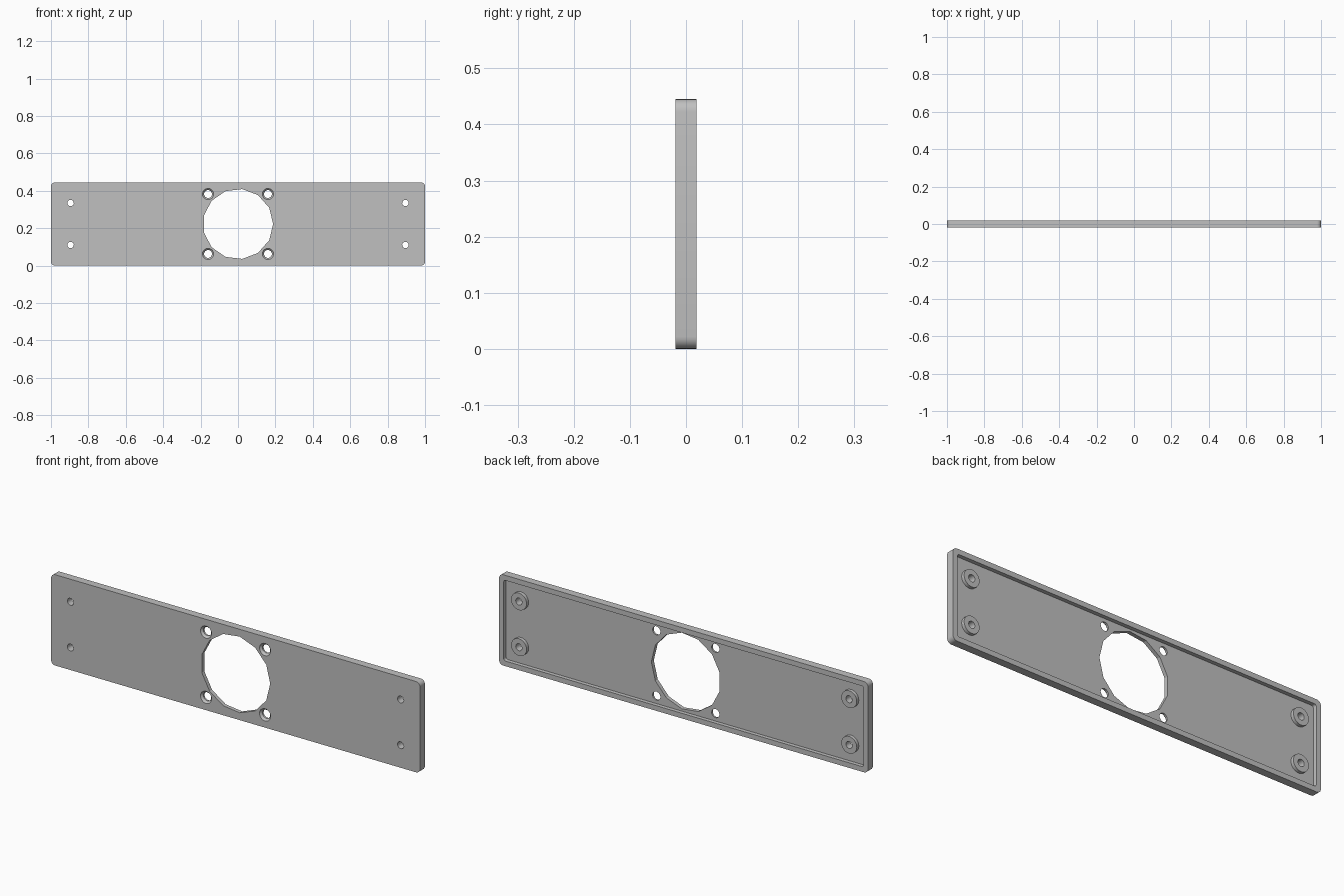
import bpy
import bmesh
from math import radians
from mathutils import Matrix, Vector

W, T, H = 2.0, 0.038, 0.445      # plate width, thickness, height
FRONT, BACK = -T / 2, T / 2
FLOOR = 0.0                      # pocket floor position along y
MID = H / 2

cube = bpy.data.objects.get("Cube")
if cube:
    bpy.data.objects.remove(cube, do_unlink=True)

grey = bpy.data.materials.new("plain_grey")
grey.use_nodes = True
colour = (0.53, 0.53, 0.53, 1.0)
grey.diffuse_color = colour
grey.node_tree.nodes["Principled BSDF"].inputs["Base Color"].default_value = colour


def make(name, bm):
    mesh = bpy.data.meshes.new(name)
    bm.to_mesh(mesh)
    bm.free()
    mesh.materials.append(grey)
    obj = bpy.data.objects.new(name, mesh)
    bpy.context.collection.objects.link(obj)
    return obj


def rounded_slab(name, width, height, y0, y1, radius):
    """Box whose four edges along y are rounded."""
    bm = bmesh.new()
    bmesh.ops.create_cube(bm, size=1)
    bmesh.ops.scale(bm, vec=(width, y1 - y0, height), verts=bm.verts)
    bmesh.ops.translate(bm, vec=(0, (y0 + y1) / 2, MID), verts=bm.verts)
    edges = [e for e in bm.edges
             if abs(e.verts[0].co.y - e.verts[1].co.y) > (y1 - y0) / 2]
    bmesh.ops.bevel(bm, geom=edges, offset=radius, segments=6,
                    profile=0.5, affect='EDGES')
    return make(name, bm)


def rod(name, x, z, y0, y1, r_front, r_back, sides=28):
    """Cylinder or cone along y, first corner pointing to +x."""
    bm = bmesh.new()
    bmesh.ops.create_cone(bm, cap_ends=True, segments=sides, radius1=r_back,
                          radius2=r_front, depth=y1 - y0)
    turn = Matrix.Rotation(radians(90), 4, 'X') @ Matrix.Rotation(radians(-90), 4, 'Z')
    move = Matrix.Translation(Vector((x, (y0 + y1) / 2, z)))
    bmesh.ops.transform(bm, matrix=move @ turn, verts=bm.verts)
    return make(name, bm)


def combine(target, tool, operation):
    """Apply a boolean and discard the tool."""
    mod = target.modifiers.new("join", 'BOOLEAN')
    mod.object = tool
    mod.operation = operation
    mod.solver = 'EXACT'
    bpy.context.view_layer.objects.active = target
    bpy.ops.object.modifier_apply(modifier=mod.name)
    bpy.data.objects.remove(tool, do_unlink=True)


# Plate with a shallow pocket in the back
plate = rounded_slab("mounting_plate", W, H, FRONT, BACK, 0.022)
combine(plate, rounded_slab("pocket", W - 0.05, H - 0.05, FLOOR, BACK + 0.02, 0.01),
        'DIFFERENCE')

# Large thirteen-sided opening
combine(plate, rod("opening", 0, MID, FRONT - 0.02, BACK + 0.02, 0.188, 0.188, 13),
        'DIFFERENCE')

for sx in (-1, 1):
    for sz in (-1, 1):
        # Round bosses with through holes near the ends
        x, z = sx * 0.895, MID + sz * 0.112
        combine(plate, rod("boss", x, z, FLOOR - 0.008, BACK - 0.003, 0.042, 0.042), 'UNION')
        combine(plate, rod("hole", x, z, FRONT - 0.02, BACK + 0.02, 0.017, 0.017),
                'DIFFERENCE')
        # Countersunk holes around the opening
        x, z = sx * 0.16, MID + sz * 0.16
        combine(plate, rod("hole", x, z, FRONT - 0.02, BACK + 0.02, 0.021, 0.021),
                'DIFFERENCE')
        combine(plate, rod("countersink", x, z, FRONT - 0.001, FRONT + 0.011, 0.031, 0.02),
                'DIFFERENCE')

bpy.ops.object.select_all(action='DESELECT')
plate.select_set(True)
bpy.context.view_layer.objects.active = plate
bpy.ops.object.shade_smooth_by_angle(angle=radians(25))
